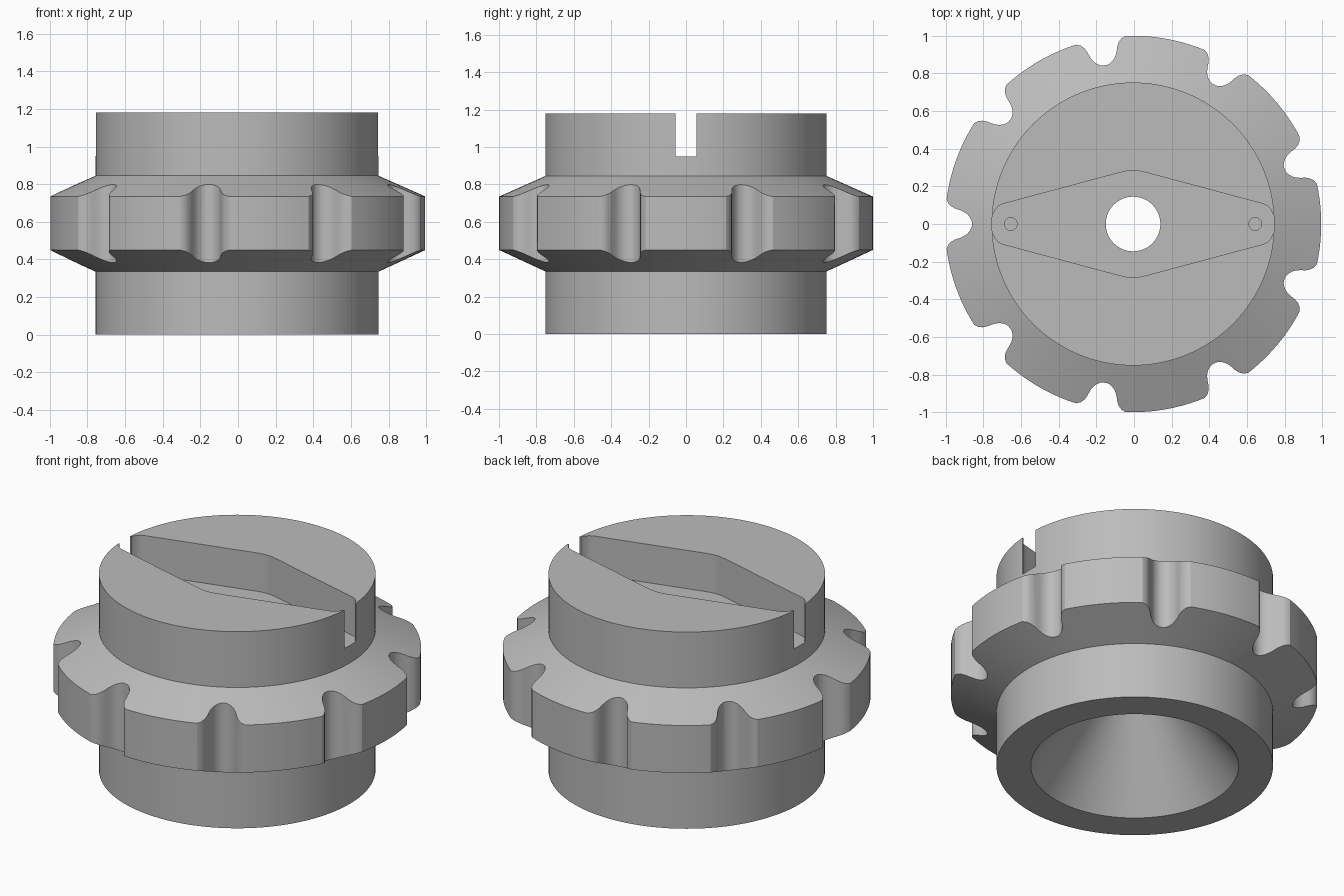
import bpy, bmesh, math
from mathutils import Matrix, Vector

if "Cube" in bpy.data.objects:
    bpy.data.objects.remove(bpy.data.objects["Cube"])

CENTRE = Vector((-0.005, 0, 0))
NOTCHES = 9
SEGMENTS = 144

grey = bpy.data.materials.new("plain grey")
grey.use_nodes = True
grey.diffuse_color = (0.5, 0.5, 0.5, 1)
grey.node_tree.nodes["Principled BSDF"].inputs["Base Color"].default_value = (0.5, 0.5, 0.5, 1)


def make_object(name, bm):
    bmesh.ops.recalc_face_normals(bm, faces=bm.faces)
    mesh = bpy.data.meshes.new(name)
    bm.to_mesh(mesh)
    bm.free()
    obj = bpy.data.objects.new(name, mesh)
    obj.location = CENTRE
    obj.data.materials.append(grey)
    bpy.context.collection.objects.link(obj)
    return obj


def prism(bm, outline, z0, z1, matrix=Matrix()):
    """Extrude a flat outline from z0 up to z1."""
    face = bm.faces.new([bm.verts.new(matrix @ Vector((x, y, z0))) for x, y in outline])
    out = bmesh.ops.extrude_face_region(bm, geom=[face])["geom"]
    verts = [v for v in out if isinstance(v, bmesh.types.BMVert)]
    bmesh.ops.translate(bm, verts=verts, vec=(0, 0, z1 - z0))


def circle(x, radius, count=32):
    return [(x + radius * math.cos(math.tau * i / count),
             radius * math.sin(math.tau * i / count)) for i in range(count)]


# Turned body: barrel, chamfered collar, centre bore and conical underside
profile = [(0.145, 0.55), (0.565, 0), (0.752, 0), (0.752, 0.335), (1, 0.45),
           (1, 0.735), (0.752, 0.845), (0.752, 1.18), (0.145, 1.18)]
bm = bmesh.new()
verts = [bm.verts.new((r, 0, z)) for r, z in profile]
edges = [bm.edges.new((verts[i - 1], verts[i])) for i in range(len(verts))]
bmesh.ops.spin(bm, geom=verts + edges, cent=(0, 0, 0), axis=(0, 0, 1),
               angle=math.tau, steps=SEGMENTS, use_merge=True)
bmesh.ops.remove_doubles(bm, verts=bm.verts, dist=0.0001)
body = make_object("collar_nut", bm)

# Rounded grip notches around the collar
half = [(0.857, 0.012), (0.861, 0.025), (0.870, 0.04), (0.882, 0.053), (0.898, 0.064),
        (0.918, 0.073), (0.945, 0.082), (0.965, 0.093), (0.982, 0.11), (0.991, 0.133),
        (1.1, 0.16)]
notch = half + [(r, -t) for r, t in reversed(half)]
bm = bmesh.new()
for i in range(NOTCHES):
    prism(bm, notch, 0.3, 0.9, Matrix.Rotation(math.pi + math.tau * i / NOTCHES, 4, 'Z'))
notch_cutter = make_object("notch_cutter", bm)

# Diamond pocket in the top that narrows to a slot at each end
quarter = [(0.85, 0.055), (0.742, 0.055), (0.732, 0.078), (0.715, 0.096),
           (0.69, 0.108), (0.65, 0.118), (0.075, 0.272), (0.04, 0.28), (0.01, 0.284)]
upper = quarter + [(-x, y) for x, y in reversed(quarter)]
bm = bmesh.new()
prism(bm, upper + [(x, -y) for x, y in reversed(upper)], 0.95, 1.3)
pocket_cutter = make_object("pocket_cutter", bm)

# Two small blind holes in the pocket floor
bm = bmesh.new()
for x in (-0.65, 0.65):
    prism(bm, circle(x, 0.034), 0.85, 1.0)
hole_cutter = make_object("hole_cutter", bm)

# Cut the body and bake the result
bpy.context.view_layer.objects.active = body
for cutter in (notch_cutter, pocket_cutter, hole_cutter):
    cutter.hide_render = True
    mod = body.modifiers.new(cutter.name, 'BOOLEAN')
    mod.operation = 'DIFFERENCE'
    mod.solver = 'EXACT'
    mod.object = cutter
    bpy.ops.object.modifier_apply(modifier=mod.name)
    bpy.data.objects.remove(cutter)

bpy.ops.object.select_all(action='DESELECT')
body.select_set(True)
bpy.ops.object.shade_smooth_by_angle(angle=math.radians(25))
